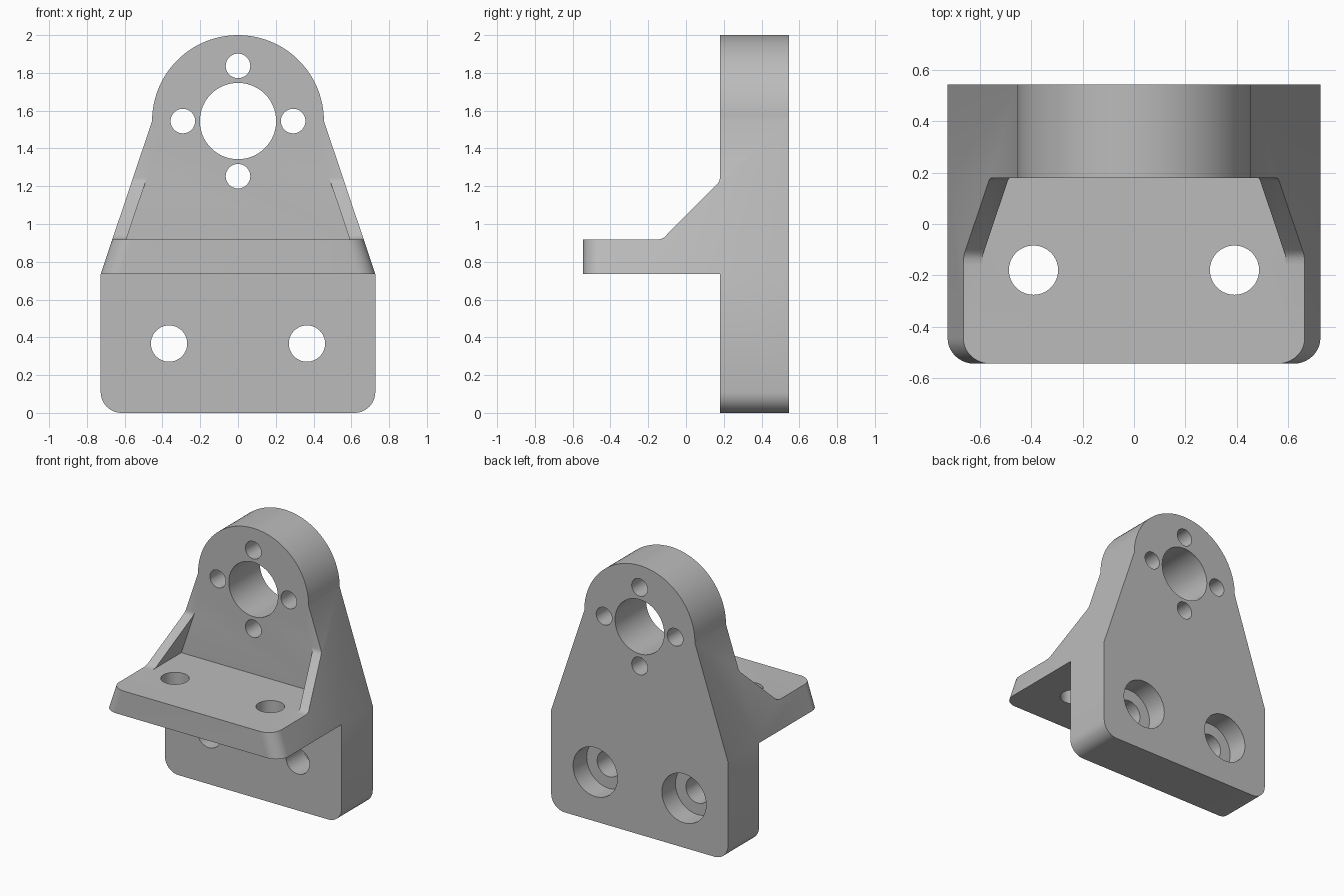
import bpy, bmesh
from math import sin, cos, pi, radians

if "Cube" in bpy.data.objects:
    bpy.data.objects.remove(bpy.data.objects["Cube"])

grey = bpy.data.materials.new("machined_grey")
grey.use_nodes = True
grey.diffuse_color = (0.5, 0.5, 0.5, 1)
grey.node_tree.nodes["Principled BSDF"].inputs["Base Color"].default_value = (0.5, 0.5, 0.5, 1)

WIDE, EAR, KNEE, BORE_Z = 0.727, 0.455, 0.735, 1.545   # plate outline
FRONT, FACE, BACK, SHELF_TOP = -0.545, 0.18, 0.545, 0.917
TAPER = (WIDE - EAR) / (BORE_Z - KNEE)


def arc(cx, cy, r, a0, a1, n):
    """Points on an arc, angles in degrees."""
    return [(cx + r * cos(radians(a0 + (a1 - a0) * i / n)),
             cy + r * sin(radians(a0 + (a1 - a0) * i / n))) for i in range(n + 1)]


def prism(name, outline, axis, lo, hi):
    """Extrude a 2D outline along one axis from lo to hi."""
    place = {"x": lambda p, t: (t, p[0], p[1]),
             "y": lambda p, t: (p[0], t, p[1]),
             "z": lambda p, t: (p[0], p[1], t)}[axis]
    bm = bmesh.new()
    rings = [[bm.verts.new(place(p, t)) for p in outline] for t in (lo, hi)]
    for ring in rings:
        bm.faces.new(ring)
    n = len(outline)
    for i in range(n):
        j = (i + 1) % n
        bm.faces.new((rings[0][i], rings[0][j], rings[1][j], rings[1][i]))
    bmesh.ops.recalc_face_normals(bm, faces=bm.faces)
    mesh = bpy.data.meshes.new(name)
    bm.to_mesh(mesh)
    bm.free()
    mesh.materials.append(grey)
    obj = bpy.data.objects.new(name, mesh)
    bpy.context.collection.objects.link(obj)
    return obj


def boolean(target, tool, operation):
    """Apply an exact boolean and discard the tool."""
    mod = target.modifiers.new("cut", "BOOLEAN")
    mod.operation, mod.object, mod.solver = operation, tool, "EXACT"
    graph = bpy.context.evaluated_depsgraph_get()
    baked = bpy.data.meshes.new_from_object(target.evaluated_get(graph))
    target.modifiers.clear()
    target.data = baked
    bpy.data.objects.remove(tool)


def drill(target, u, v, r, axis, lo, hi):
    boolean(target, prism("drill", arc(u, v, r, 0, 354.375, 63), axis, lo, hi), "DIFFERENCE")


# Front outline: rounded foot, tapered flanks, round head
R = 0.11
outline = (arc(R - WIDE, R, R, 180, 270, 10) + arc(WIDE - R, R, R, 270, 360, 10)
           + [(WIDE, KNEE)] + arc(0, BORE_Z, EAR, 0, 180, 48) + [(-WIDE, KNEE)])
bracket = prism("mounting_bracket", outline, "y", -0.8, 0.8)

# Side outline: upright plate, shelf and diagonal gusset
side = [(FRONT, KNEE), (FACE, KNEE), (FACE, -0.2), (BACK, -0.2), (BACK, 2.2), (FACE, 2.2),
        (FACE, 1.245), (0.177, 1.228), (0.167, 1.213),
        (-0.1, 0.945), (-0.115, 0.929), (-0.135, 0.92), (-0.16, SHELF_TOP), (FRONT, SHELF_TOP)]
boolean(bracket, prism("side_profile", side, "x", -1, 1), "INTERSECT")

# Round the two front corners of the shelf
bm = bmesh.new()
bm.from_mesh(bracket.data)
bmesh.ops.remove_doubles(bm, verts=bm.verts, dist=1e-5)
corners = [e for e in bm.edges
           if all(abs(v.co.y - FRONT) < 1e-3 and abs(v.co.x) > 0.6 for v in e.verts)
           and abs(e.verts[0].co.z - e.verts[1].co.z) > 0.1]
bmesh.ops.bevel(bm, geom=corners, offset=0.1, segments=10, profile=0.5, affect="EDGES")
bm.to_mesh(bracket.data)
bm.free()

# Pocket between the two gussets
z_top = 1.4
low, high = 0.592, 0.592 - TAPER * (z_top - SHELF_TOP)
pocket = [(-low, SHELF_TOP), (low, SHELF_TOP), (high, z_top), (-high, z_top)]
boolean(bracket, prism("pocket", pocket, "y", -1, FACE), "DIFFERENCE")

# Main bore and its ring of four screw holes
drill(bracket, 0, BORE_Z, 0.202, "y", 0, 1)
for i in range(4):
    a = i * pi / 2
    drill(bracket, 0.292 * cos(a), BORE_Z + 0.292 * sin(a), 0.065, "y", 0, 1)

# Foot holes, counterbored from the back, and shelf holes
for s in (-1, 1):
    drill(bracket, s * 0.365, 0.367, 0.096, "y", 0, 1)
    drill(bracket, s * 0.365, 0.367, 0.182, "y", BACK - 0.16, 1)
    drill(bracket, s * 0.392, -0.18, 0.096, "z", 0.6, 1.1)

bpy.ops.object.select_all(action="DESELECT")
bracket.select_set(True)
bpy.context.view_layer.objects.active = bracket
bpy.ops.object.shade_smooth_by_angle(angle=radians(25))
